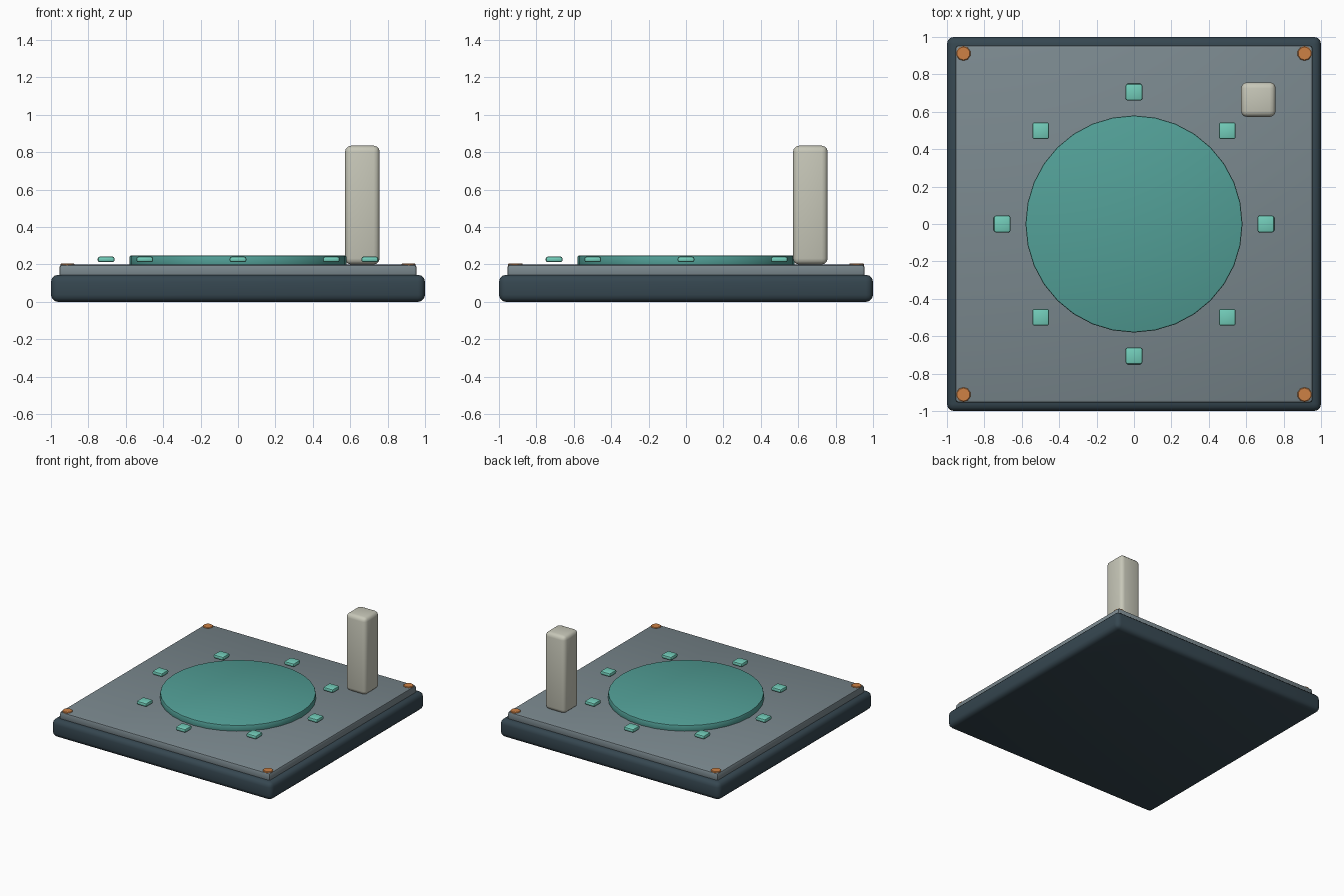
import bpy, math

if "Cube" in bpy.data.objects:
    bpy.data.objects.remove(bpy.data.objects["Cube"])


def material(name, rgb):
    m = bpy.data.materials.new(name)
    m.diffuse_color = (*rgb, 1)
    m.use_nodes = True
    m.node_tree.nodes["Principled BSDF"].inputs["Base Color"].default_value = m.diffuse_color
    return m


SLATE = material("dark slate", (0.036, 0.062, 0.08))
GREY = material("deck grey", (0.195, 0.246, 0.27))
TEAL = material("teal", (0.085, 0.35, 0.31))
MINT = material("mint", (0.17, 0.61, 0.49))
COPPER = material("copper", (0.61, 0.22, 0.06))
IVORY = material("ivory", (0.57, 0.57, 0.48))


def finish(name, mat, bevel, segments):
    ob = bpy.context.object
    ob.name = name
    ob.data.materials.append(mat)
    bpy.ops.object.transform_apply(location=False, rotation=False, scale=True)
    mod = ob.modifiers.new("rounded edges", 'BEVEL')
    mod.width = bevel
    mod.segments = segments
    mod.limit_method = 'ANGLE'
    mod.angle_limit = math.radians(50)
    bpy.ops.object.modifier_apply(modifier=mod.name)
    bpy.ops.object.shade_smooth_by_angle(angle=math.radians(35))
    return ob


def box(name, x, y, z0, z1, width, mat, bevel, segments=3):
    bpy.ops.mesh.primitive_cube_add(size=1, location=(x, y, (z0 + z1) / 2))
    bpy.context.object.scale = (width, width, z1 - z0)
    return finish(name, mat, bevel, segments)


def cylinder(name, x, y, z0, z1, radius, sides, mat, bevel, segments=2):
    bpy.ops.mesh.primitive_cylinder_add(
        vertices=sides, radius=radius, depth=z1 - z0, location=(x, y, (z0 + z1) / 2))
    return finish(name, mat, bevel, segments)


# Stacked square plates
box("base", 0, 0, 0, 0.145, 2.0, SLATE, 0.038)
box("deck", 0, 0, 0.13, 0.2, 1.91, GREY, 0.015, 2)

# Raised round platform
cylinder("platform", 0, 0, 0.19, 0.248, 0.58, 32, TEAL, 0.008)

# Ring of eight square markers
for i in range(8):
    a = i * math.pi / 4
    box(f"marker_{i + 1}", 0.705 * math.cos(a), 0.705 * math.sin(a),
        0.212, 0.242, 0.09, MINT, 0.011, 2)

# Upright post in the back right corner
box("post", 0.665, 0.665, 0.2, 0.835, 0.185, IVORY, 0.032)

# Corner bolts
for sx in (-1, 1):
    for sy in (-1, 1):
        cylinder(f"bolt_{sx}_{sy}", 0.912 * sx, 0.912 * sy, 0.185, 0.206,
                 0.039, 10, COPPER, 0.004, 1)
